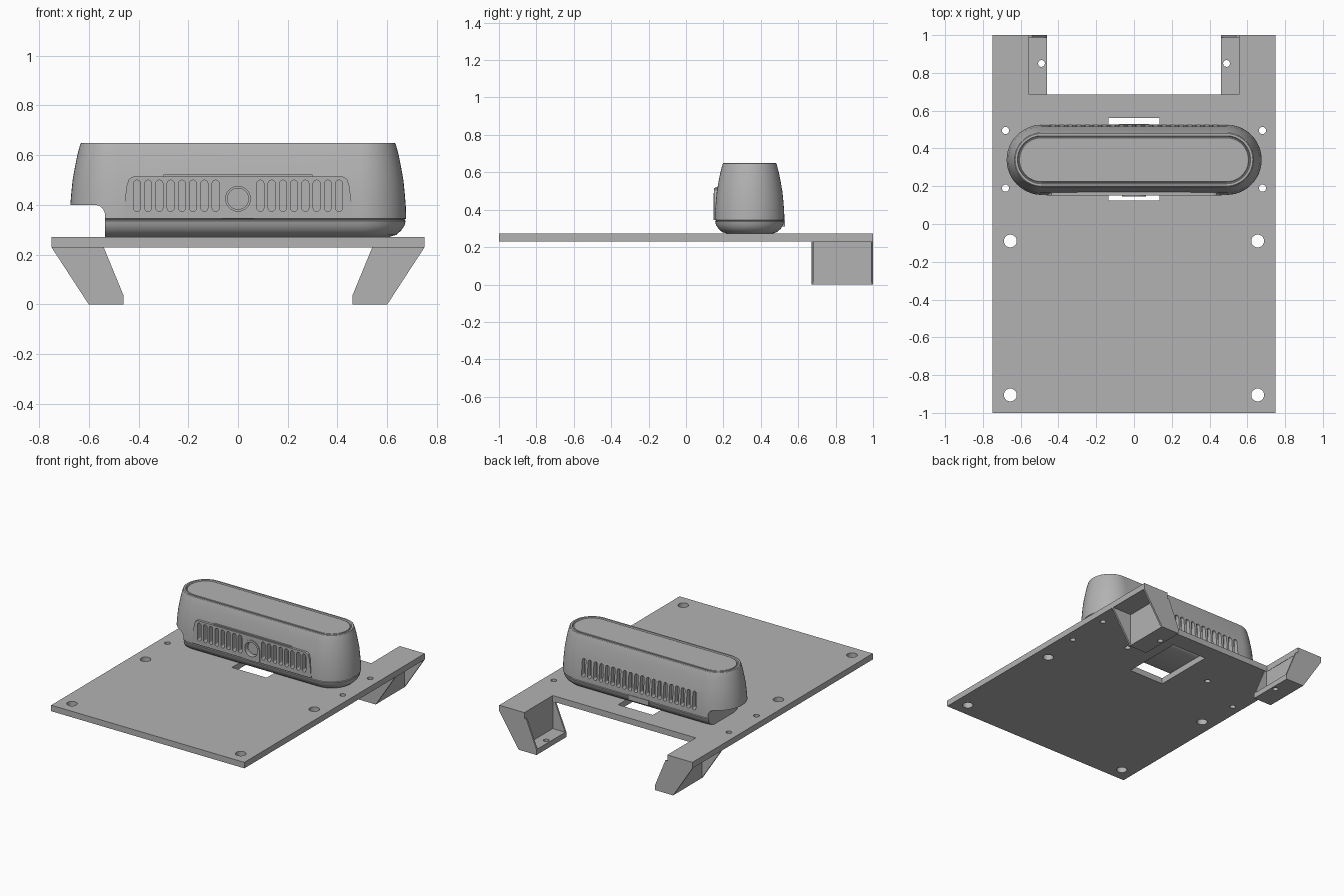
import bpy, bmesh, math

cube = bpy.data.objects.get("Cube")
if cube:
    bpy.data.objects.remove(cube)

grey = bpy.data.materials.new("plain grey")
grey.use_nodes = True
grey.diffuse_color = (0.45, 0.45, 0.45, 1)
grey.node_tree.nodes["Principled BSDF"].inputs["Base Color"].default_value = (0.45, 0.45, 0.45, 1)


def finish(name, bm):
    bmesh.ops.recalc_face_normals(bm, faces=bm.faces)
    mesh = bpy.data.meshes.new(name)
    bm.to_mesh(mesh)
    bm.free()
    mesh.materials.append(grey)
    obj = bpy.data.objects.new(name, mesh)
    bpy.context.collection.objects.link(obj)
    return obj


def loft(bm, rings):
    """Skin a list of point loops and cap both ends."""
    loops = [[bm.verts.new(p) for p in ring] for ring in rings]
    for a, b in zip(loops, loops[1:]):
        for i in range(len(a)):
            j = (i + 1) % len(a)
            bm.faces.new((a[i], a[j], b[j], b[i]))
    bm.faces.new(loops[0][::-1])
    bm.faces.new(loops[-1])


def prism(bm, outline, axis, lo, hi):
    """Extrude a flat outline along y (outline in x, z) or z (outline in x, y)."""
    place = (lambda p, t: (p[0], t, p[1])) if axis == "y" else (lambda p, t: (p[0], p[1], t))
    loft(bm, [[place(p, t) for p in outline] for t in (lo, hi)])


def solid(name, outline, axis, lo, hi):
    bm = bmesh.new()
    prism(bm, outline, axis, lo, hi)
    return finish(name, bm)


def rect(x0, x1, y0, y1):
    return [(x0, y0), (x1, y0), (x1, y1), (x0, y1)]


def capsule(cx, cy, half, r, n=8, along_x=False):
    """Stadium outline; half is the distance from the middle to each arc centre."""
    pts = []
    for k in (0, 1):
        for i in range(n + 1):
            a = math.pi * (k + i / n)
            u, v = r * math.cos(a), r * math.sin(a) + (half if k == 0 else -half)
            pts.append((cx - v, cy + u) if along_x else (cx + u, cy + v))
    return pts


def circle(cx, cy, r, n=32):
    return [(cx + r * math.cos(2 * math.pi * i / n), cy + r * math.sin(2 * math.pi * i / n))
            for i in range(n)]


def cut(obj, cutter):
    mod = obj.modifiers.new("cut", "BOOLEAN")
    mod.operation = "DIFFERENCE"
    mod.solver = "EXACT"
    mod.object = cutter
    bpy.context.view_layer.objects.active = obj
    bpy.ops.object.modifier_apply(modifier=mod.name)


def smooth(obj):
    bpy.ops.object.select_all(action="DESELECT")
    obj.select_set(True)
    bpy.context.view_layer.objects.active = obj
    bpy.ops.object.shade_smooth_by_angle(angle=math.radians(30))


PLATE_LOW, PLATE_TOP, MID_Y = 0.23, 0.272, 0.34

# Base plate with rear notch, screw holes and cable window
plate = solid("base_plate", [(-0.75, -1), (0.75, -1), (0.75, 1), (0.555, 1), (0.555, 0.685),
                             (-0.555, 0.685), (-0.555, 1), (-0.75, 1)], "z", PLATE_LOW, PLATE_TOP)
bm = bmesh.new()
for s in (-1, 1):
    for x, y, r in ((0.655, -0.905, 0.034), (0.655, -0.09, 0.034), (0.68, 0.19, 0.019),
                    (0.68, 0.495, 0.019), (MID_Y, MID_Y, 0.019)):
        prism(bm, circle(s * x, y, r), "z", 0.1, 0.4)
prism(bm, rect(-0.135, 0.135, 0.125, 0.56), "z", 0.1, 0.4)
plate_cutter = finish("plate_cutter", bm)
cut(plate, plate_cutter)

# Angle brackets under the rear arms: foot, upright web and two thin gussets
bm = bmesh.new()
for s in (-1, 1):
    prism(bm, circle(s * 0.49, 0.85, 0.018), "z", -0.1, 0.1)
foot_cutter = finish("foot_cutter", bm)
for s, side in ((1, "left"), (-1, "right")):
    angle = [(0.46, 0), (0.6, 0), (0.6, PLATE_LOW), (0.557, PLATE_LOW), (0.557, 0.038), (0.46, 0.038)]
    bracket = solid(side + "_bracket", [(s * x, z) for x, z in angle], "y", 0.672, 0.999)
    cut(bracket, foot_cutter)
    gusset = [(0.46, 0), (0.6, 0), (0.75, PLATE_LOW), (0.54, PLATE_LOW), (0.46, 0.036)]
    for end, y in (("front", 0.67), ("back", 0.988)):
        solid(f"{side}_{end}_gusset", [(s * x, z) for x, z in gusset], "y", y, y + 0.012)

# Camera housing: stadium sections stacked along a tapering profile
profile = [(0.12, 0.272), (0.146, 0.28), (0.166, 0.297), (0.179, 0.317), (0.184, 0.336),
           (0.18, 0.339), (0.18, 0.342), (0.186, 0.345), (0.185, 0.39), (0.181, 0.44),
           (0.175, 0.5), (0.166, 0.55), (0.156, 0.6), (0.147, 0.635), (0.143, 0.647),
           (0.139, 0.65), (0.127, 0.65), (0.123, 0.642), (0.119, 0.642), (0.116, 0.647)]
bm = bmesh.new()
loft(bm, [[(x, y, z) for x, y in capsule(0, MID_Y, 0.49, r, 24, True)] for r, z in profile])
housing = finish("housing", bm)

# Front grille panel, round lens bezel and its skirt
half = [(0.462, 0.346), (0.455, 0.42), (0.447, 0.48), (0.438, 0.505), (0.42, 0.515)]
panel = solid("grille_panel", half + [(-x, z) for x, z in reversed(half)], "y", 0.151, 0.2)
bezel_outline = [(-0.064, 0.346), (0.064, 0.346)]
bezel_outline += [(0.064 * math.cos(a), 0.425 + 0.064 * math.sin(a))
                  for a in (math.pi * i / 24 for i in range(25))]
bezel = solid("lens_bezel", bezel_outline, "y", 0.146, 0.2)
ledge = solid("panel_ledge", rect(-0.3, 0.3, 0.513, 0.522), "y", 0.158, 0.2)

# Vent slots front and back, and the lens opening
bm = bmesh.new()
PITCH = 0.0452
for i in range(8):
    for s in (-1, 1):
        prism(bm, capsule(s * (0.09 + i * PITCH), 0.437, 0.049, 0.014), "y", 0.1, 0.19)
for i in range(20):
    prism(bm, capsule((i - 9.5) * PITCH, 0.437, 0.049, 0.014), "y", 0.49, 0.6)
vent_cutter = finish("vent_cutter", bm)
lens_cutter = solid("lens_cutter", circle(0, 0.425, 0.05), "y", 0.1, 0.185)

# Connector recess with a rounded inner corner at the right end
recess = [(-0.8, 0.2), (-0.535, 0.2), (-0.535, 0.36)]
recess += [(-0.575 + 0.04 * math.cos(a), 0.36 + 0.04 * math.sin(a))
           for a in (math.pi * i / 16 for i in range(1, 9))]
recess_cutter = solid("recess_cutter", recess + [(-0.8, 0.4)], "y", 0, 0.8)

cut(housing, recess_cutter)
for part in (housing, panel):
    cut(part, vent_cutter)
for part in (housing, panel, bezel):
    cut(part, lens_cutter)
for part in (housing, bezel, plate):
    smooth(part)

# Lens and rear port tab
lens = solid("lens", circle(0, 0.425, 0.044), "y", 0.172, 0.19)
solid("rear_port_tab", rect(-0.08, 0.08, 0.31, 0.345), "y", 0.5, 0.53)

for helper in (plate_cutter, foot_cutter, vent_cutter, lens_cutter, recess_cutter):
    bpy.data.objects.remove(helper)
